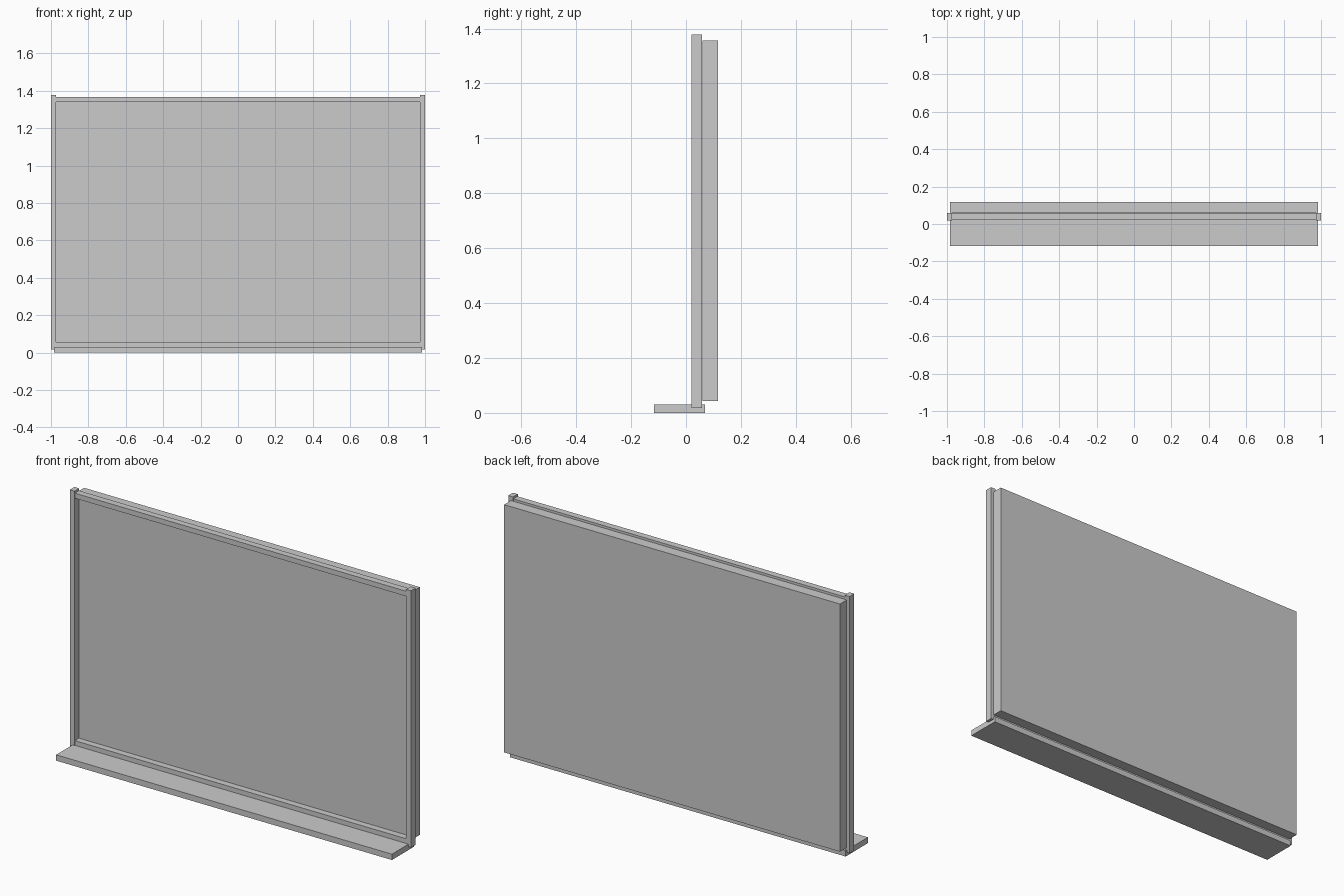
import bpy

if "Cube" in bpy.data.objects:
    bpy.data.objects.remove(bpy.data.objects["Cube"])

# single flat grey
grey = bpy.data.materials.new("light_grey")
grey.diffuse_color = (0.6, 0.6, 0.6, 1.0)
grey.use_nodes = True
grey.node_tree.nodes["Principled BSDF"].inputs["Base Color"].default_value = grey.diffuse_color


def box(name, x, y, z):
    """Axis-aligned box from (min, max) ranges."""
    bpy.ops.mesh.primitive_cube_add(size=1)
    ob = bpy.context.object
    ob.name = name
    ob.location = [(a + b) / 2 for a, b in (x, y, z)]
    ob.scale = [b - a for a, b in (x, y, z)]
    bpy.ops.object.transform_apply(location=True, rotation=False, scale=True)
    ob.data.materials.append(grey)
    return ob


# thick backing board
box("board", (-0.984, 0.984), (0.06, 0.117), (0.044, 1.356))

# side posts of the frame, slightly taller than the rails
for side, name in ((-1, "left_post"), (1, "right_post")):
    box(name, sorted((side * 0.972, side)), (0.02, 0.059), (0.018, 1.378))

# top and bottom rails of the frame
for name, z in (("top_rail", (1.34, 1.367)), ("bottom_rail", (0.029, 0.056))):
    box(name, (-0.975, 0.975), (0.022, 0.057), z)

# tray along the bottom
box("tray", (-0.984, 0.984), (-0.117, 0.069), (0.0, 0.031))
